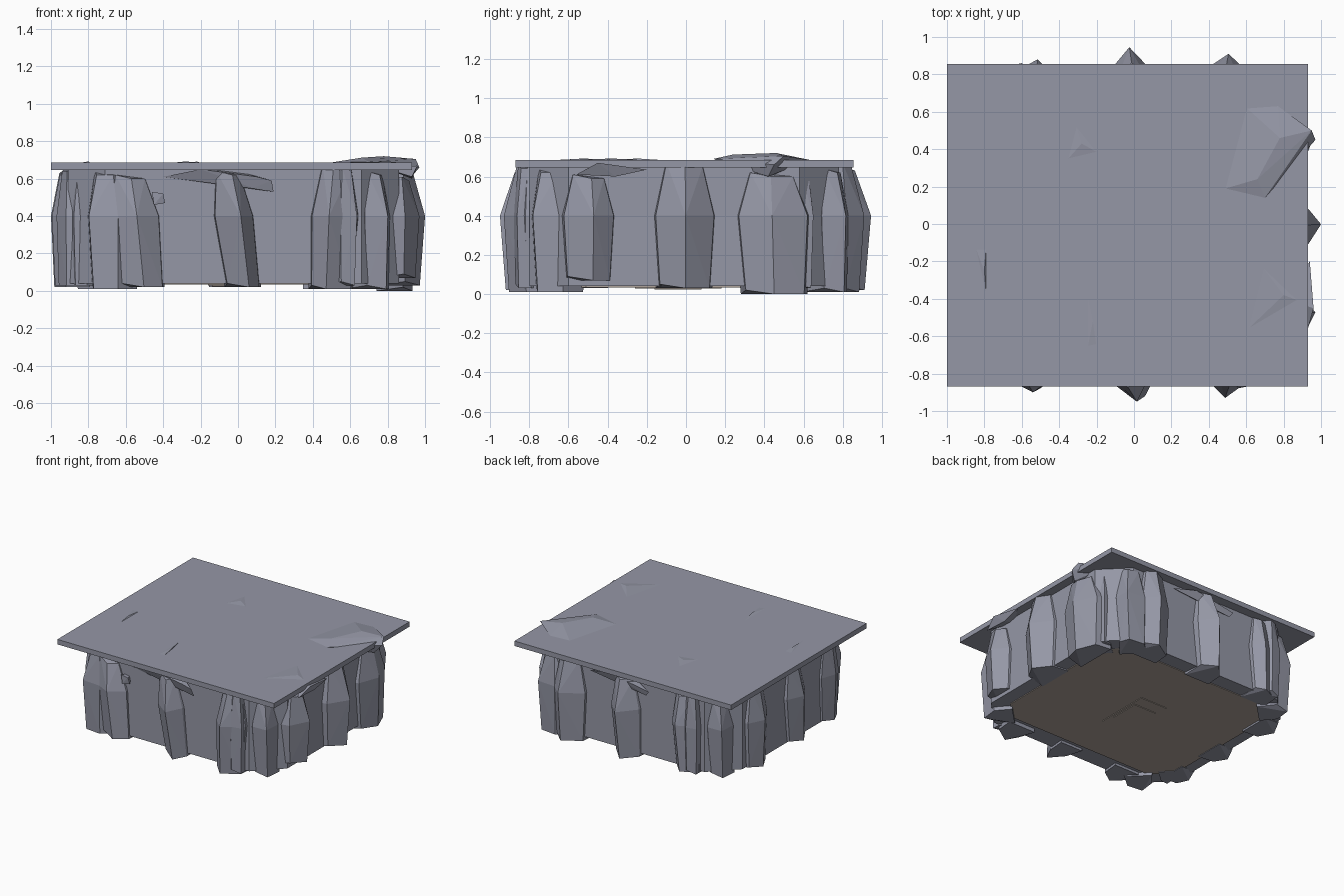
import bpy, bmesh
from math import radians, sin, cos
from mathutils import Vector

cube = bpy.data.objects.get("Cube")
if cube:
    bpy.data.objects.remove(cube, do_unlink=True)


def material(name, rgb):
    m = bpy.data.materials.new(name)
    m.use_nodes = True
    m.diffuse_color = (*rgb, 1)
    m.node_tree.nodes["Principled BSDF"].inputs["Base Color"].default_value = (*rgb, 1)
    return m


STONE = material("grey stone", (0.30, 0.31, 0.38))
EARTH = material("brown earth", (0.43, 0.37, 0.33))


def hull(name, points, mat):
    """Flat-faced convex solid around a few points."""
    bm = bmesh.new()
    verts = [bm.verts.new(p) for p in points]
    res = bmesh.ops.convex_hull(bm, input=verts)
    spare = {g for g in res["geom_interior"] + res["geom_unused"]
             if isinstance(g, bmesh.types.BMVert)}
    bmesh.ops.delete(bm, geom=list(spare), context='VERTS')
    bmesh.ops.recalc_face_normals(bm, faces=bm.faces)
    me = bpy.data.meshes.new(name)
    bm.to_mesh(me)
    bm.free()
    me.materials.append(mat)
    ob = bpy.data.objects.new(name, me)
    bpy.context.collection.objects.link(ob)
    return ob


def block(name, x0, x1, y0, y1, z0, z1, mat, cut=0.0):
    """Upright box, with its four corners cut off if cut is set."""
    ring = []
    for x, sx in ((x0, 1), (x1, -1)):
        for y, sy in ((y0, 1), (y1, -1)):
            ring += [(x + sx * cut, y), (x, y + sy * cut)] if cut else [(x, y)]
    return hull(name, [(x, y, z) for x, y in ring for z in (z0, z1)], mat)


# Slab, core and underside
block("top_slab", -1, 0.93, -0.87, 0.855, 0.645, 0.685, STONE)
block("core", -0.91, 0.86, -0.8, 0.78, 0.04, 0.66, STONE, 0.2)
block("underside", -0.82, 0.75, -0.65, 0.66, 0.034, 0.045, EARTH, 0.14)
block("hatch", -0.16, 0.08, -0.26, 0.18, 0.029, 0.036, EARTH)
block("hatch_panel", -0.14, 0.06, -0.16, 0.08, 0.024, 0.03, EARTH)


def rock(name, angle, dist, t, width, depth, peak, lean=0.0, top=0.62, bottom=0.03):
    """Bulging pillar on a wall; t runs along the wall, peak places its ridge."""
    a = radians(angle)
    along, out = Vector((cos(a), sin(a), 0)), Vector((sin(a), -cos(a), 0))
    centre = Vector((-0.025, -0.01, 0))
    h = width / 2
    pts = []
    # height, width factor, depth factor, lean factor
    for z, fw, fd, fl in ((bottom, 0.85, 0.8, 1), (0.4, 1, 1, 0), (top, 0.62, 0.5, -0.6)):
        section = ((-h, -0.12), (-h * 0.85, depth * 0.3), (peak * h, depth),
                   (h * 0.9, depth * 0.15), (h, -0.12))
        for i, (s, d) in enumerate(section):
            d = d * fd if d > 0 else d
            p = centre + along * (t + s * fw + lean * fl) + out * (dist + d)
            pts.append((p.x, p.y, z + (0.02 if i == 1 and z != 0.4 else 0)))
    return hull(name, pts, STONE)


FRONT, RIGHT, BACK, LEFT = (0, 0.79), (90, 0.885), (180, 0.79), (270, 0.885)
rocks = {
    "front_left_rock": (*FRONT, -0.53, 0.29, 0.10, 0.1, 0.04, 0.6, 0.02),
    "front_middle_rock": (*FRONT, 0.0, 0.23, 0.15, 0.35, 0.05, 0.62, 0.02),
    "front_right_rock": (*FRONT, 0.54, 0.28, 0.13, -0.2, -0.02, 0.65, 0.01),
    "right_front_rock": (*RIGHT, -0.49, 0.29, 0.11, 0.2, 0.0, 0.59, 0.07),
    "right_middle_rock": (*RIGHT, 0.0, 0.34, 0.14, 0.05, 0.0, 0.65, 0.03),
    "right_back_rock": (*RIGHT, 0.45, 0.40, 0.09, 0.0, 0.01, 0.6, 0.0),
    "back_left_rock": (*BACK, -0.5, 0.30, 0.13, -0.2, 0.0, 0.65, 0.01),
    "back_middle_rock": (*BACK, 0.0, 0.26, 0.165, 0.0, 0.02, 0.63, 0.02),
    "back_right_rock": (*BACK, 0.53, 0.26, 0.10, -0.3, 0.02, 0.62, 0.03),
    "left_back_rock": (*LEFT, -0.43, 0.30, 0.09, 0.0, 0.0, 0.63, 0.02),
    "left_middle_rock": (*LEFT, 0.06, 0.28, 0.085, 0.1, 0.02, 0.62, 0.03),
    "left_front_rock": (*LEFT, 0.5, 0.26, 0.06, 0.1, 0.0, 0.64, 0.03),
}
for name, spec in rocks.items():
    rock(name, *spec)

# Broad and slim rocks at each cut corner
for i, corner in enumerate(("front_right", "back_right", "back_left", "front_left")):
    rock(corner + "_corner_rock", 45 + 90 * i, 1.01, 0.05, 0.24, 0.12, -0.1, 0.01, 0.62, 0.01)
    rock(corner + "_corner_sliver", 45 + 90 * i, 1.0, -0.15, 0.14, 0.07, 0.2, 0, 0.64, 0.03)

# Broken chunk lying over the slab edge
hull("top_chunk", [(0.49, 0.19, 0.685), (0.70, 0.14, 0.69), (0.95, 0.50, 0.705),
                   (0.58, 0.64, 0.68), (0.77, 0.63, 0.685), (0.66, 0.24, 0.712),
                   (0.78, 0.46, 0.72), (0.97, 0.45, 0.66), (0.92, 0.42, 0.60),
                   (0.60, 0.30, 0.63)], STONE)

# Shards barely breaking through the slab: tip, ends, and a deep corner
shards = {
    "right_shard": ((0.80, -0.38), (0.59, -0.58), (0.88, -0.41), (0.68, -0.22)),
    "back_shard": ((-0.28, 0.43), (-0.36, 0.34), (-0.19, 0.38), (-0.31, 0.53)),
    "left_shard": ((-0.80, -0.25), (-0.85, -0.12), (-0.79, -0.38), (-0.79, -0.12)),
    "front_shard": ((-0.22, -0.52), (-0.25, -0.38), (-0.25, -0.67), (-0.20, -0.66)),
}
for name, (tip, *ends) in shards.items():
    hull(name, [(*tip, 0.692)] + [(*e, 0.684) for e in ends] + [(*tip, 0.62)], STONE)

# Splinters wedged under the slab edges
hull("front_splinter", [(-0.40, -0.80, 0.61), (-0.20, -0.84, 0.65), (0.10, -0.85, 0.61),
                        (0.18, -0.85, 0.59), (0.19, -0.83, 0.53), (0.08, -0.83, 0.55),
                        (0.0, -0.74, 0.64)], STONE)
hull("front_chip", [(-0.46, -0.83, 0.53), (-0.40, -0.83, 0.52), (-0.39, -0.82, 0.47),
                    (-0.45, -0.83, 0.46), (-0.42, -0.74, 0.52)], STONE)
hull("right_splinter", [(0.93, -0.56, 0.61), (0.96, -0.45, 0.67), (0.94, -0.20, 0.635),
                        (0.93, -0.36, 0.60), (0.80, -0.40, 0.65)], STONE)
hull("back_splinter", [(0.30, 0.80, 0.60), (0.10, 0.83, 0.64), (-0.25, 0.83, 0.58),
                       (-0.22, 0.82, 0.54), (0.0, 0.72, 0.63)], STONE)
